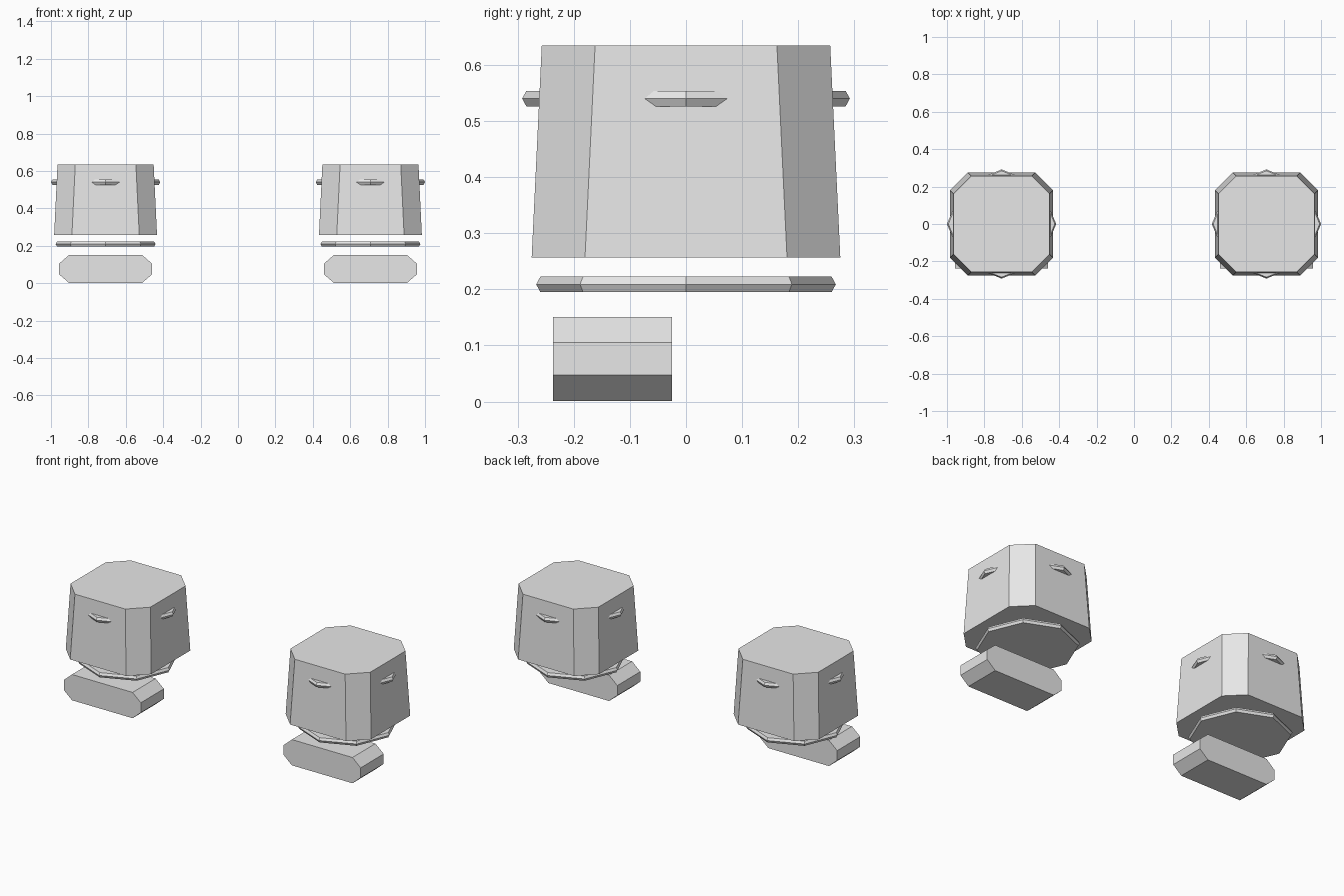
import bpy
import bmesh
from mathutils import Vector

if "Cube" in bpy.data.objects:
    bpy.data.objects.remove(bpy.data.objects["Cube"], do_unlink=True)

grey = bpy.data.materials.new("light_grey")
grey.use_nodes = True
colour = (0.8, 0.8, 0.8, 1)
grey.diffuse_color = colour
grey.node_tree.nodes["Principled BSDF"].inputs["Base Color"].default_value = colour


def loft(name, sections, x):
    """Skin a stack of matching closed outlines and cap both ends."""
    bm = bmesh.new()
    rows = [[bm.verts.new(p) for p in s] for s in sections]
    n = len(rows[0])
    for a, b in zip(rows, rows[1:]):
        for i in range(n):
            j = (i + 1) % n
            bm.faces.new((a[i], a[j], b[j], b[i]))
    bm.faces.new(rows[0][::-1])
    bm.faces.new(rows[-1])
    bmesh.ops.recalc_face_normals(bm, faces=bm.faces)
    mesh = bpy.data.meshes.new(name)
    bm.to_mesh(mesh)
    bm.free()
    mesh.materials.append(grey)
    obj = bpy.data.objects.new(name, mesh)
    obj.location.x = x
    bpy.context.collection.objects.link(obj)
    return obj


def chamfered(half_u, half_v, flat_u, flat_v):
    """Rectangle outline with cut corners."""
    return [(half_u, -flat_v), (half_u, flat_v), (flat_u, half_v), (-flat_u, half_v),
            (-half_u, flat_v), (-half_u, -flat_v), (-flat_u, -half_v), (flat_u, -half_v)]


def octagon(radius, z):
    """Octagon outline with corners on the axes."""
    d = radius * 0.5 ** 0.5
    return [Vector((u, v, z)) for u, v in
            [(radius, 0), (d, d), (0, radius), (-d, d),
             (-radius, 0), (-d, -d), (0, -radius), (d, -d)]]


def band(name, radius, z, x):
    """Thin octagonal disc with a pointed rim."""
    h, inset = 0.0138, 0.0075
    loft(name, [octagon(radius - inset, z - h), octagon(radius, z),
                octagon(radius - inset, z + h)], x)


for side, x in (("left", 0.708), ("right", -0.708)):
    # Tapered leg cuff with cut corners
    loft(side + "_leg",
         [[(u, v, z) for u, v in chamfered(w, w, f, f)]
          for w, f, z in ((0.275, 0.18, 0.257), (0.257, 0.162, 0.635))], x)
    # Upper band, peeking out of the four flat sides
    band(side + "_upper_band", 0.292, 0.54, x)
    # Ankle disc below the cuff
    band(side + "_ankle_disc", 0.267, 0.209, x)
    # Foot block, extruded front to back
    loft(side + "_foot",
         [[(u, y, v + 0.076) for u, v in chamfered(0.248, 0.075, 0.195, 0.029)]
          for y in (-0.237, -0.025)], x)
